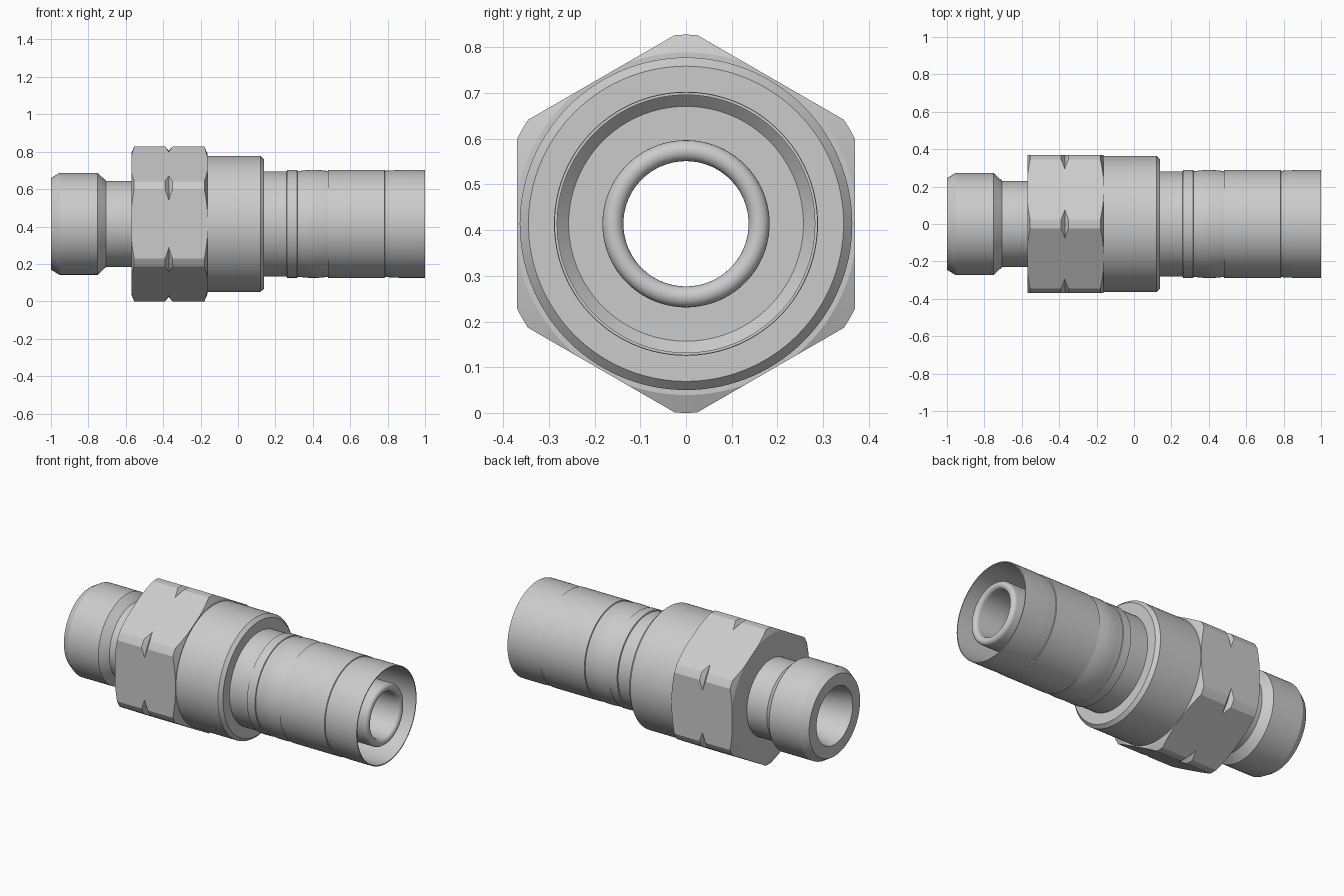
import bpy, bmesh, math

AXIS_Z = 0.414      # height of the pipe axis, which runs along x
BORE = 0.138
SEGMENTS = 120

cube = bpy.data.objects.get("Cube")
if cube:
    bpy.data.objects.remove(cube, do_unlink=True)

steel = bpy.data.materials.new("grey steel")
steel.use_nodes = True
colour = (0.6, 0.6, 0.6, 1)
steel.diffuse_color = colour
steel.node_tree.nodes["Principled BSDF"].inputs["Base Color"].default_value = colour


def lathe(name, profile, sides=SEGMENTS, closed=True):
    """Turn a list of (x, radius) points round the axis; a closed profile makes a ring."""
    bm = bmesh.new()
    rings = []
    for x, r in profile:
        ring = []
        for i in range(sides):
            a = math.tau * i / sides
            ring.append(bm.verts.new((x, r * math.sin(a), AXIS_Z + r * math.cos(a))))
        rings.append(ring)
    pairs = list(zip(rings, rings[1:]))
    if closed:
        pairs.append((rings[-1], rings[0]))
    else:
        bm.faces.new(rings[0])
        bm.faces.new(rings[-1])
    for a, b in pairs:
        for i in range(sides):
            j = (i + 1) % sides
            bm.faces.new((a[i], a[j], b[j], b[i]))
    bmesh.ops.recalc_face_normals(bm, faces=bm.faces)
    mesh = bpy.data.meshes.new(name)
    bm.to_mesh(mesh)
    bm.free()
    mesh.materials.append(steel)
    obj = bpy.data.objects.new(name, mesh)
    bpy.context.collection.objects.link(obj)
    return obj


def activate(obj):
    bpy.ops.object.select_all(action="DESELECT")
    obj.select_set(True)
    bpy.context.view_layer.objects.active = obj


def smooth(obj):
    activate(obj)
    bpy.ops.object.shade_smooth_by_angle(angle=math.radians(20))


# Threaded end with a conical seat leading into the bore
smooth(lathe("threaded_end", [
    (-1, 0.174), (-1, 0.245), (-0.955, 0.272), (-0.75, 0.272), (-0.705, 0.23),
    (-0.565, 0.23), (-0.565, BORE), (-0.83, BORE)]))

# Hexagon: a six-sided prism trimmed by a turned shape with end chamfers and a groove
hexagon = lathe("hexagon", [(-0.6, 0.37 / math.cos(math.pi / 6)),
                            (-0.1, 0.37 / math.cos(math.pi / 6))], 6, closed=False)
trim = lathe("hexagon_trim", [
    (-0.57, BORE), (-0.57, 0.378), (-0.555, 0.414), (-0.39, 0.414), (-0.37, 0.391),
    (-0.35, 0.414), (-0.18, 0.414), (-0.163, 0.375), (-0.163, BORE)])
trim.hide_render = True
activate(hexagon)
cut = hexagon.modifiers.new("trim", "BOOLEAN")
cut.operation = "INTERSECT"
cut.solver = "EXACT"
cut.object = trim
bpy.ops.object.modifier_apply(modifier=cut.name)
bpy.data.objects.remove(trim, do_unlink=True)
smooth(hexagon)

# Round collar
smooth(lathe("collar", [
    (-0.165, BORE), (-0.165, 0.364), (0.12, 0.364), (0.14, 0.345), (0.14, BORE)]))

# Coupling sleeve: stepped outside with a shallow bulge, hollow at the open end
bulge = [(0.326 + 0.154 * t / 8, 0.283 + 0.006 * math.sin(math.pi * t / 8))
         for t in range(9)]
smooth(lathe("coupling_sleeve", [
    (0.135, BORE), (0.135, 0.281), (0.26, 0.281), (0.262, 0.288), (0.316, 0.288),
    (0.318, 0.283), *bulge, (0.482, 0.289), (0.784, 0.289), (0.786, 0.284),
    (0.82, 0.286), (0.86, 0.288), (1, 0.288), (1, 0.282), (0.55, 0.282),
    (0.525, 0.257), (0.525, BORE)]))

# Inner tube with a fully rounded lip
lip = [(0.972 + 0.023 * math.sin(math.pi * t / 12), 0.16 + 0.023 * math.cos(math.pi * t / 12))
       for t in range(13)]
smooth(lathe("inner_tube", [(0.52, 0.183), *lip, (0.52, 0.137)]))
